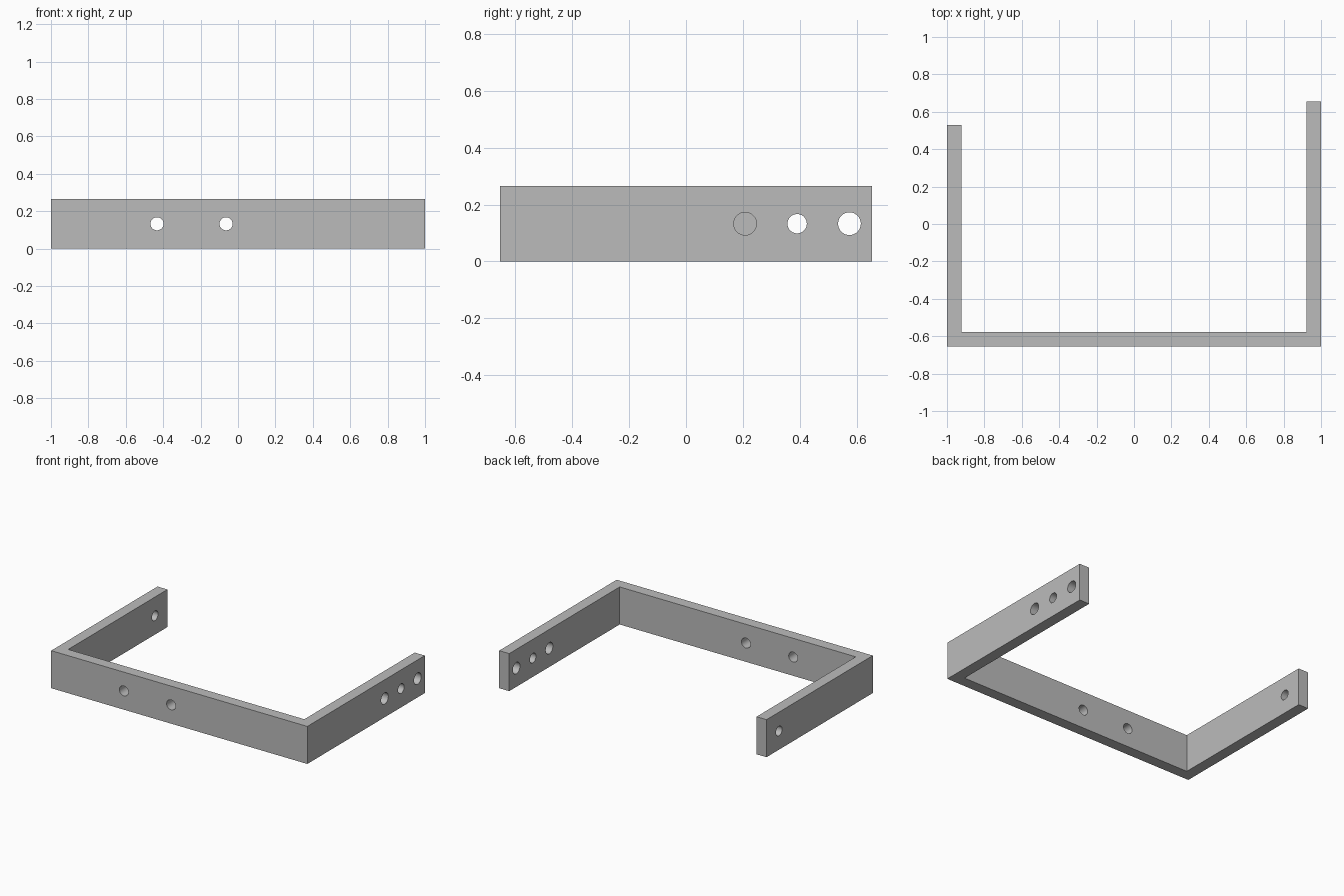
import bpy, bmesh
from math import pi
from mathutils import Matrix, Vector

cube = bpy.data.objects.get("Cube")
if cube:
    bpy.data.objects.remove(cube, do_unlink=True)

HEIGHT, WALL = 0.265, 0.078
FRONT, LONG_END, SHORT_END = -0.655, 0.655, 0.53
MID = HEIGHT / 2

grey = bpy.data.materials.new("plain grey")
grey.use_nodes = True
colour = (0.5, 0.5, 0.5, 1)
grey.diffuse_color = colour
grey.node_tree.nodes["Principled BSDF"].inputs["Base Color"].default_value = colour


def make_object(name, bm):
    bmesh.ops.recalc_face_normals(bm, faces=bm.faces)
    mesh = bpy.data.meshes.new(name)
    bm.to_mesh(mesh)
    bm.free()
    mesh.materials.append(grey)
    obj = bpy.data.objects.new(name, mesh)
    bpy.context.collection.objects.link(obj)
    return obj


# U-shaped bracket: plan outline extruded upwards
inner = 1 - WALL
outline = [(-1, FRONT), (1, FRONT), (1, LONG_END), (inner, LONG_END),
           (inner, FRONT + WALL), (-inner, FRONT + WALL),
           (-inner, SHORT_END), (-1, SHORT_END)]
bm = bmesh.new()
base = bm.faces.new([bm.verts.new((x, y, 0)) for x, y in outline])
top = bmesh.ops.extrude_face_region(bm, geom=[base])["geom"]
bmesh.ops.translate(bm, vec=(0, 0, HEIGHT),
                    verts=[v for v in top if isinstance(v, bmesh.types.BMVert)])
bracket = make_object("bracket", bm)

# Drill cutters: centre, radius, axis
half = WALL / 2
holes = [((x, FRONT + half), 0.035, "X") for x in (-0.433, -0.064)]
holes += [((1 - half, y), r, "Y")
          for y, r in ((0.208, 0.04), (0.391, 0.034), (0.575, 0.04))]
holes.append(((half - 1, 0.391), 0.034, "Y"))

bm = bmesh.new()
for (x, y), radius, axis in holes:
    place = Matrix.Translation(Vector((x, y, MID))) @ Matrix.Rotation(pi / 2, 4, axis)
    bmesh.ops.create_cone(bm, cap_ends=True, segments=48, radius1=radius,
                          radius2=radius, depth=WALL * 2, matrix=place)
cutter = make_object("hole_cutter", bm)

# Cut the holes and apply
cut = bracket.modifiers.new("holes", "BOOLEAN")
cut.operation = "DIFFERENCE"
cut.solver = "EXACT"
cut.object = cutter
bpy.context.view_layer.objects.active = bracket
bracket.select_set(True)
bpy.ops.object.modifier_apply(modifier=cut.name)
bpy.data.objects.remove(cutter, do_unlink=True)
bpy.ops.object.shade_smooth_by_angle(angle=pi / 6)
